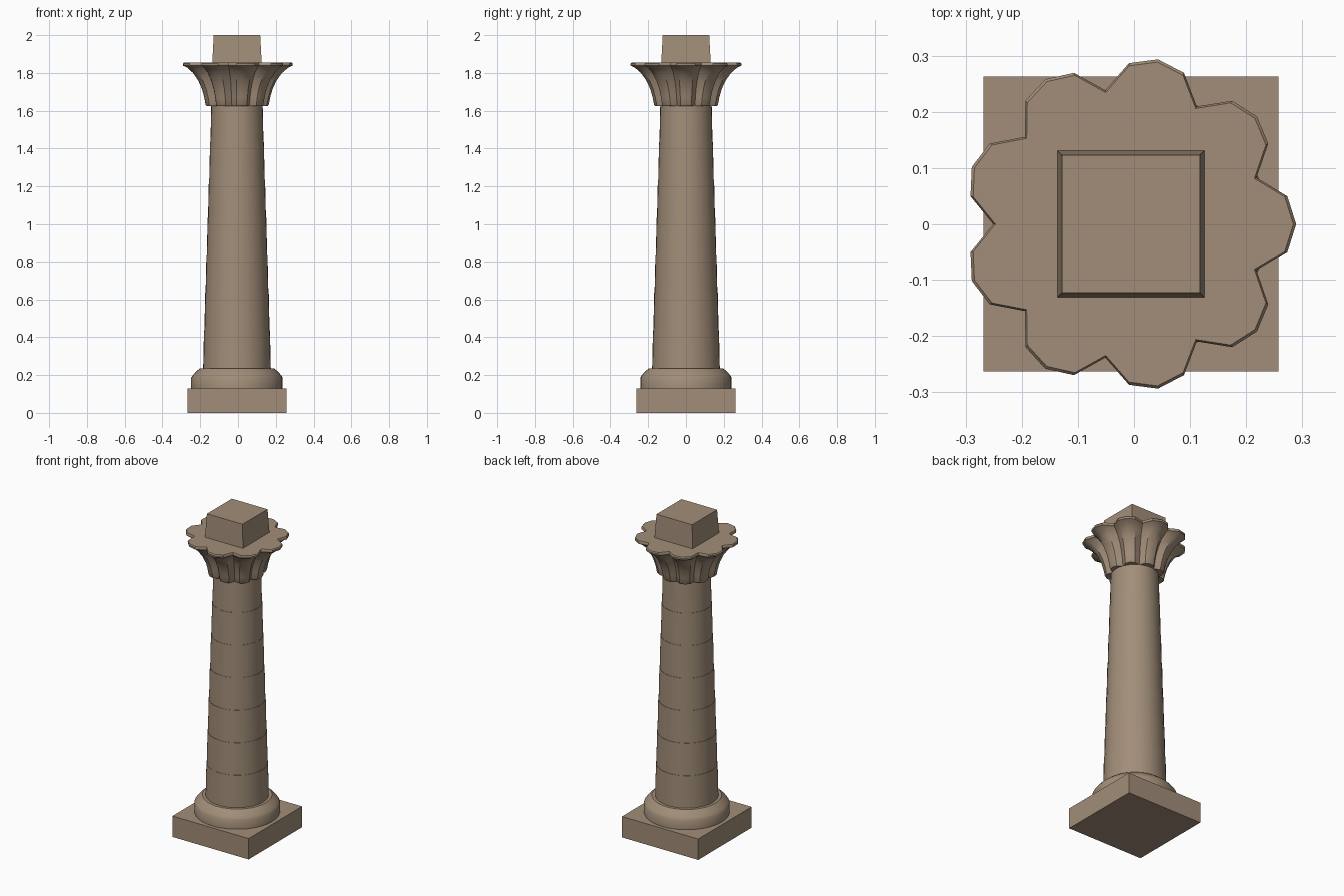
import bpy, bmesh
from math import sin, cos, pi, radians

if "Cube" in bpy.data.objects:
    bpy.data.objects.remove(bpy.data.objects["Cube"])

CX = -0.0055  # axis of the column
stone = bpy.data.materials.new("stone")
stone.diffuse_color = (0.36, 0.27, 0.19, 1)
stone.use_nodes = True
stone.node_tree.nodes["Principled BSDF"].inputs["Base Color"].default_value = stone.diffuse_color


def loft(name, profile, n=36, shape=lambda i: 1.0, phase=0.0, cx=CX, smooth=True):
    """Stack rings of n points given (radius, z) pairs, capped at both ends."""
    bm = bmesh.new()
    rings = []
    for r, z in profile:
        ring = []
        for i in range(n):
            a = 2 * pi * i / n + phase
            q = r * shape(i)
            ring.append(bm.verts.new((cx + q * cos(a), q * sin(a), z)))
        rings.append(ring)
    for lo, hi in zip(rings, rings[1:]):
        for i in range(n):
            j = (i + 1) % n
            bm.faces.new((lo[i], lo[j], hi[j], hi[i]))
    bm.faces.new(rings[0][::-1])
    bm.faces.new(rings[-1])
    me = bpy.data.meshes.new(name)
    bm.to_mesh(me)
    bm.free()
    me.materials.append(stone)
    ob = bpy.data.objects.new(name, me)
    bpy.context.collection.objects.link(ob)
    if smooth:
        bpy.ops.object.select_all(action='DESELECT')
        ob.select_set(True)
        bpy.context.view_layer.objects.active = ob
        bpy.ops.object.shade_smooth_by_angle(angle=radians(35))
    return ob


R2 = 2 ** 0.5

# square plinth
loft("plinth", [(0.263 * R2, 0), (0.263 * R2, 0.13)], 4, phase=pi / 4, smooth=False)

# round base moulding
loft("base_moulding", [(0.242, 0.13), (0.242, 0.187), (0.233, 0.2),
                       (0.218, 0.217), (0.197, 0.235)])

# tapering shaft of seven drums with tiny ledges at the seams
drums, z0, z1 = 7, 0.235, 1.635
shaft = []
for k in range(drums):
    for t, step in ((k, -0.001), (k + 1, 0.001)):
        f = t / drums
        shaft.append((0.180 - 0.045 * f + step, z0 + (z1 - z0) * f))
loft("shaft", shaft)

# flaring capital with nine scalloped lobes
lobe = (1.0, 0.962, 0.812, 0.962)
loft("capital", [(0.167, 1.626), (0.172, 1.633), (0.179, 1.67), (0.192, 1.715),
                 (0.213, 1.76), (0.242, 1.80), (0.275, 1.828), (0.297, 1.838),
                 (0.298, 1.849), (0.293, 1.855)],
     shape=lambda i: lobe[i % 4], cx=-0.009)

# square tapered block on top
loft("top_block", [(0.131 * R2, 1.85), (0.123 * R2, 2.0)], 4, phase=pi / 4, smooth=False)
